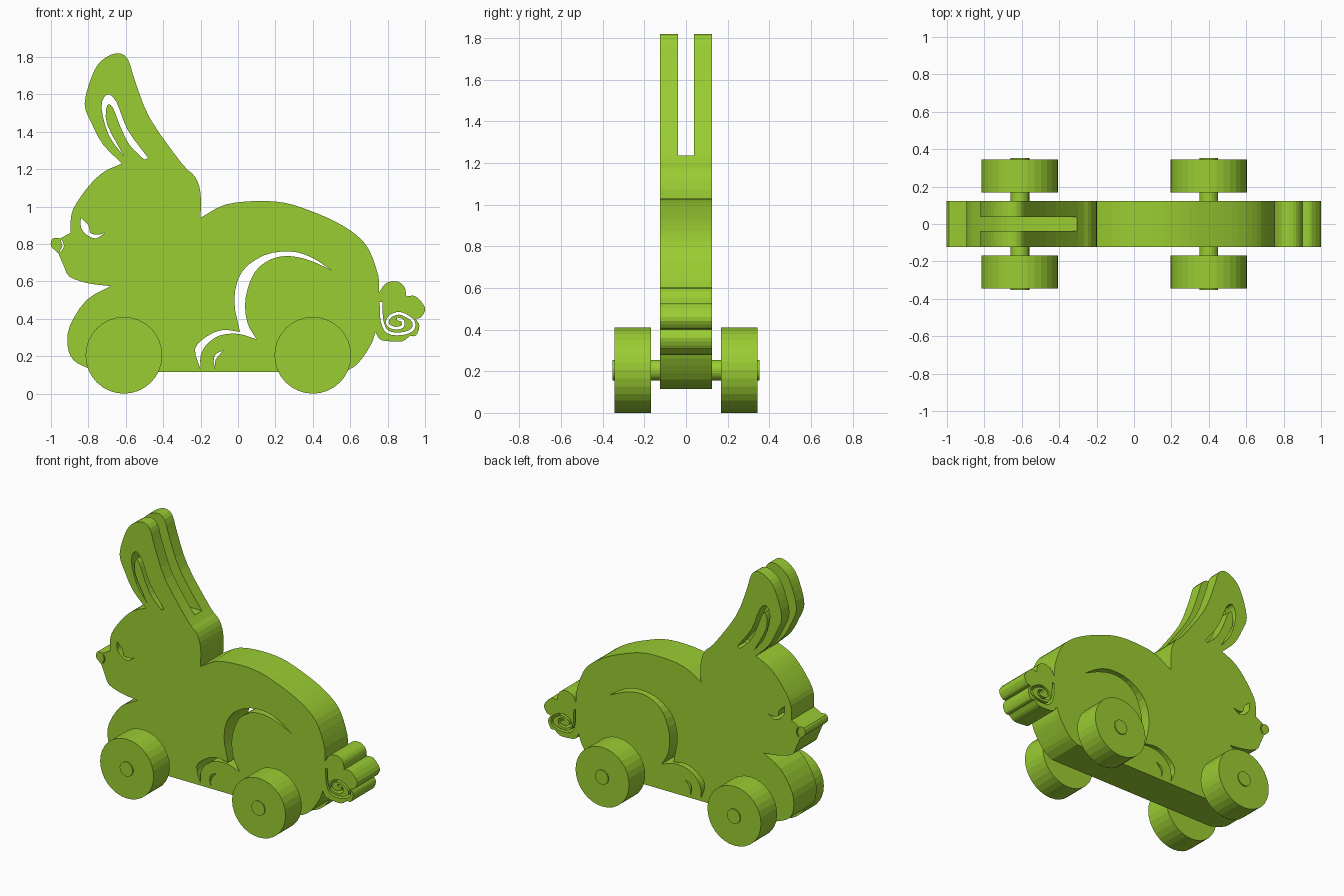
import bpy, bmesh, math
from mathutils import Vector, Matrix

cube = bpy.data.objects.get("Cube")
if cube:
    bpy.data.objects.remove(cube, do_unlink=True)

UNIT = 0.01          # profile points are given in hundredths
HALF_DEPTH = 0.124   # half the thickness of the board

green = bpy.data.materials.new("leaf green")
green.use_nodes = True
colour = (0.323, 0.61, 0.032, 1)
green.diffuse_color = colour
green.node_tree.nodes["Principled BSDF"].inputs["Base Color"].default_value = colour


def smooth(points, steps=3):
    """Catmull-Rom path through the points; both ends stay sharp."""
    pts = [Vector(p) * UNIT for p in points]
    pts = [pts[0] * 2 - pts[1]] + pts + [pts[-1] * 2 - pts[-2]]
    path = []
    for a, b, c, d in zip(pts, pts[1:], pts[2:], pts[3:]):
        for i in range(steps):
            t = i / steps
            path.append((b * 2 + (c - a) * t + (a * 2 - b * 5 + c * 4 - d) * t ** 2
                         + (b * 3 - a - c * 3 + d) * t ** 3) / 2)
    return path + [pts[-2]]


def outline(*chains):
    """Closed loop from smooth chains that meet at sharp corners."""
    return [p for chain in chains for p in smooth(chain)[:-1]]


def groove(points, width):
    """Closed loop of constant width that follows a path."""
    path = smooth(points)
    left, right = [], []
    for i, p in enumerate(path):
        along = path[min(i + 1, len(path) - 1)] - path[max(i - 1, 0)]
        side = Vector((-along.y, along.x)).normalized() * width / 2
        left.append(p + side)
        right.append(p - side)
    return left + right[::-1]


def add_object(name, bm):
    mesh = bpy.data.meshes.new(name)
    bm.to_mesh(mesh)
    bm.free()
    mesh.materials.clear()
    mesh.materials.append(green)
    obj = bpy.data.objects.new(name, mesh)
    bpy.context.collection.objects.link(obj)
    return obj


def extrude_profile(name, loops):
    """Upright board from an outer loop and hole loops."""
    curve = bpy.data.curves.new(name + " profile", "CURVE")
    curve.dimensions = "2D"
    curve.fill_mode = "BOTH"
    curve.extrude = HALF_DEPTH
    for loop in loops:
        spline = curve.splines.new("POLY")
        spline.points.add(len(loop) - 1)
        for point, p in zip(spline.points, loop):
            point.co = (p.x, p.y, 0, 1)
        spline.use_cyclic_u = True
    helper = bpy.data.objects.new(name + " profile", curve)
    bpy.context.collection.objects.link(helper)
    graph = bpy.context.evaluated_depsgraph_get()
    mesh = bpy.data.meshes.new_from_object(helper.evaluated_get(graph))
    bm = bmesh.new()
    bm.from_mesh(mesh)
    bpy.data.objects.remove(helper, do_unlink=True)
    bpy.data.meshes.remove(mesh)
    bmesh.ops.remove_doubles(bm, verts=bm.verts, dist=0.0001)
    bmesh.ops.transform(bm, matrix=Matrix.Rotation(math.pi / 2, 4, "X"), verts=bm.verts)
    bmesh.ops.recalc_face_normals(bm, faces=bm.faces)
    for face in bm.faces:
        face.smooth = False
    return add_object(name, bm)


def cylinder(name, x, y, z, radius, length, sides):
    bm = bmesh.new()
    place = Matrix.Translation((x, y, z)) @ Matrix.Rotation(math.pi / 2, 4, "X")
    bmesh.ops.create_cone(bm, cap_ends=True, segments=sides, radius1=radius,
                          radius2=radius, depth=length, matrix=place)
    return add_object(name, bm)


# Silhouette, clockwise from the notch between head and ear
ear = [(-62, 123), (-72, 133), (-78, 144), (-82, 155), (-78, 170), (-73, 178),
       (-65, 182), (-59, 179), (-55, 167), (-47, 147), (-30, 123), (-23, 116),
       (-20, 107), (-20, 94)]
back = [(-20, 94), (-7, 101), (10, 103), (25, 102), (38, 98), (52, 92), (63, 85),
        (70, 77), (75, 63), (75.5, 54)]
tail_top = [(75.5, 54), (79, 59), (85, 60), (89, 57), (90, 52)]
tail_tip = [(90, 52), (95, 52), (100, 46), (98, 41), (95, 40)]
tail_side = [(95, 40), (97, 36), (95, 31), (92, 31)]
tail_base = [(92, 31), (88, 28), (81, 28), (76, 29), (73.5, 33)]
rump = [(73.5, 33), (71, 26), (64, 16), (57, 11.5)]
belly = [(57, 11.5), (-73, 11.5)]
chest = [(-73, 11.5), (-81, 14), (-88, 18), (-91, 25), (-90, 36), (-81, 50), (-68, 57.5)]
chin = [(-68, 57.5), (-80, 59), (-90, 62.5), (-93, 68), (-96, 75)]
nose = [(-96, 75), (-100, 79), (-99, 83), (-95, 83)]
bridge = [(-95, 83), (-89.5, 86)]
forehead = [(-89.5, 86), (-89, 96), (-85, 104), (-78, 113), (-71, 119), (-62, 123)]
silhouette = outline(ear, back, tail_top, tail_tip, tail_side, tail_base, rump,
                     belly, chest, chin, nose, bridge, forehead)

# Openings cut through the board
ear_opening = outline(
    [(-61, 127), (-69, 138), (-73, 153), (-70, 160), (-65, 156), (-59, 141), (-48, 126)],
    [(-48, 126), (-50, 125)],
    [(-50, 125), (-58, 133), (-63, 143), (-67, 153), (-70, 154), (-70, 144), (-61, 127)])
eye_opening = outline(
    [(-84, 94), (-80, 90), (-79, 86), (-75, 85), (-71, 86)],
    [(-71, 86), (-76, 83), (-81, 85), (-84, 89), (-84, 94)])
thigh_opening = outline(
    [(50, 66), (39, 73), (28, 76), (14, 74), (2, 65), (-2, 50), (1, 33)],
    [(1, 33), (-8, 34), (-16, 31), (-23, 24), (-20, 13)],
    [(-20, 13), (-20, 20), (-17, 26), (-10, 31), (0, 32), (10, 29)],
    [(10, 29), (5, 38), (4, 51), (9, 65), (18, 72), (28, 73.5), (39, 71), (50, 66)])
toe_opening = outline([(-12, 13), (-12, 18), (-8, 23)],
                      [(-8, 23), (-12, 21), (-13, 17), (-12, 13)])
nose_opening = groove([(-94.5, 82), (-93.5, 79), (-95, 76)], 0.008)
tail_swirl = groove(
    [(76.5, 49), (77, 39), (80, 33), (87, 32), (93, 34), (94, 38), (91, 41), (86, 43),
     (81, 41), (80, 37), (84, 35), (88, 36), (88, 39), (85, 40)], 0.015)

body = extrude_profile("rabbit body", [silhouette, ear_opening, eye_opening, thigh_opening,
                                       toe_opening, nose_opening, tail_swirl])

# Gap that splits the ears into a pair
bm = bmesh.new()
bmesh.ops.create_cube(bm, size=1, matrix=Matrix.Translation((-0.5, 0, 1.735))
                      @ Matrix.Diagonal((1, 0.077, 1, 1)))
cutter = add_object("ear gap cutter", bm)
cutter.hide_render = True
split = body.modifiers.new("ear gap", "BOOLEAN")
split.operation = "DIFFERENCE"
split.solver = "EXACT"
split.object = cutter
bpy.context.view_layer.objects.active = body
bpy.ops.object.modifier_apply(modifier=split.name)
bpy.data.objects.remove(cutter, do_unlink=True)

# Axles and wheels
WHEEL = 0.205
for end, x in (("front", -0.61), ("rear", 0.4)):
    cylinder(end + " axle", x, 0, WHEEL, 0.05, 0.704, 24)
    for side, y in (("right", -0.256), ("left", 0.256)):
        cylinder(f"{end} {side} wheel", x, y, WHEEL, WHEEL, 0.176, 32)
